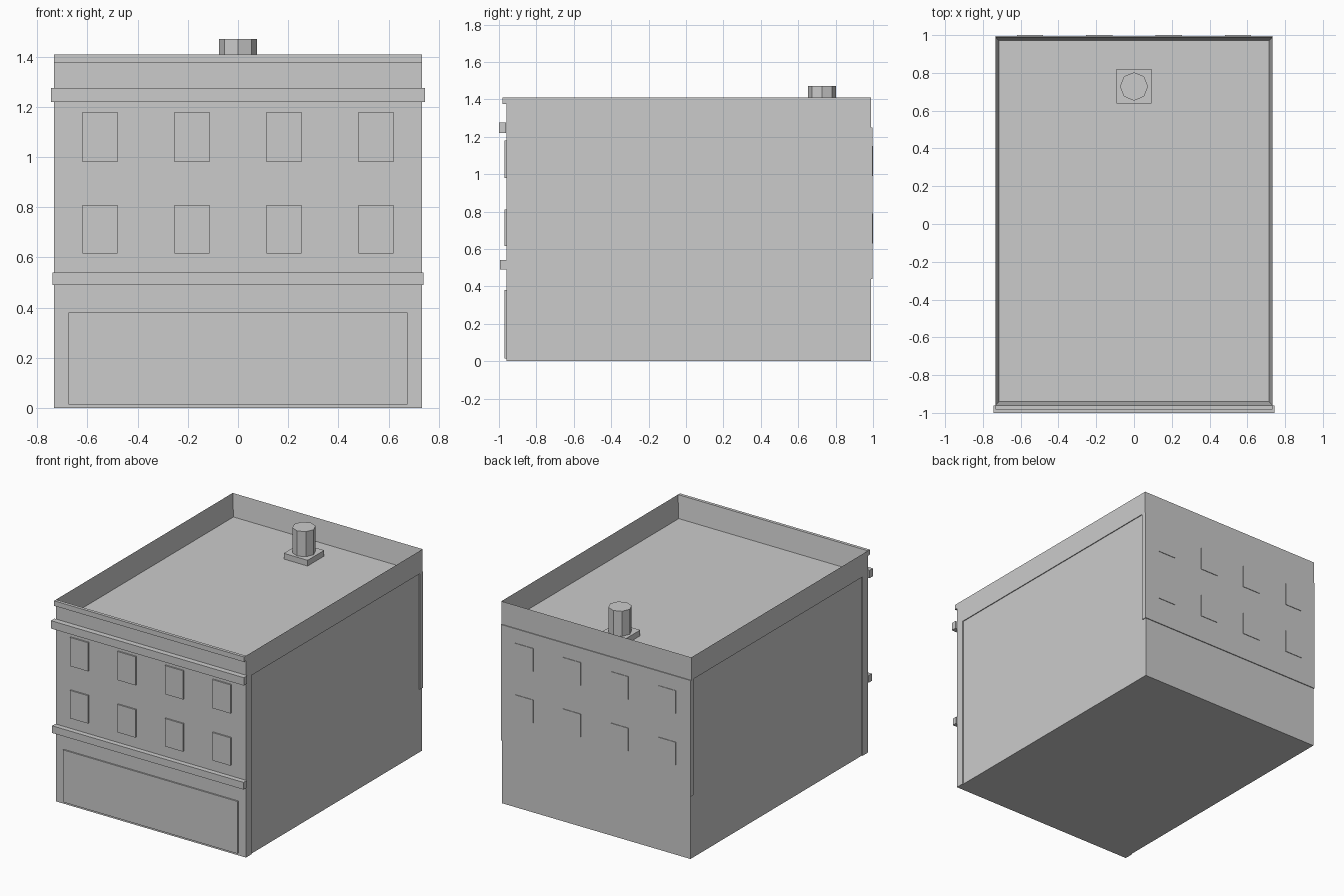
import bpy
import bmesh
from mathutils import Matrix

cube = bpy.data.objects.get("Cube")
if cube:
    bpy.data.objects.remove(cube, do_unlink=True)

grey = bpy.data.materials.new("light_grey")
grey.use_nodes = True
colour = (0.6, 0.6, 0.6, 1)
grey.diffuse_color = colour
grey.node_tree.nodes["Principled BSDF"].inputs["Base Color"].default_value = colour


def finish(name, bm):
    mesh = bpy.data.meshes.new(name)
    bm.normal_update()
    bm.to_mesh(mesh)
    bm.free()
    mesh.materials.append(grey)
    obj = bpy.data.objects.new(name, mesh)
    bpy.context.collection.objects.link(obj)
    return obj


def box_mesh(xs, ys, zs):
    bm = bmesh.new()
    bmesh.ops.create_cube(bm, size=1)
    spans = (xs, ys, zs)
    for v in bm.verts:
        v.co = [lo + (c + 0.5) * (hi - lo) for c, (lo, hi) in zip(v.co, spans)]
    return bm


def box(name, xs, ys, zs):
    return finish(name, box_mesh(xs, ys, zs))


def sym(half):
    return (-half, half)


FRONT, BACK, TOP, ROOF = -0.96, 0.99, 1.41, 1.25

# Main walls, closed by the flat roof
box("walls", sym(0.728), (FRONT, BACK), (0, ROOF))

# Parapet: box with its top inset and pushed down to the roof
bm = box_mesh(sym(0.734), (FRONT, BACK), (ROOF, TOP))
top = max(bm.faces, key=lambda f: f.calc_center_median().z)
bmesh.ops.inset_individual(bm, faces=[top], thickness=0.028)
for v in top.verts:
    v.co.z = ROOF + 0.005
finish("parapet", bm)

# Front facade slab and its mouldings
box("facade", sym(0.734), (FRONT, -0.90), (0, ROOF))
box("coping", sym(0.734), (-0.982, FRONT), (1.375, TOP))
box("upper_cornice", sym(0.745), (-1.0, -0.962), (1.22, 1.275))
box("lower_cornice", sym(0.74), (-0.995, -0.96), (0.49, 0.54))
box("shopfront", sym(0.675), (-0.97, FRONT), (0.015, 0.38))

# Raised panel on the rear wall
box("rear_panel", sym(0.734), (BACK - 0.03, 0.996), (0.44, ROOF))

# Windows, two floors of four on the front and rear
for floor, (front_z, rear_z) in enumerate((((0.615, 0.81), (0.63, 0.79)),
                                           ((0.98, 1.18), (0.99, 1.15)))):
    for col in range(4):
        x = (col - 1.5) * 0.367
        xs = (x - 0.07, x + 0.07)
        box(f"front_window_{floor}_{col}", xs, (-0.97, FRONT), front_z)
        box(f"rear_window_{floor}_{col}", xs, (0.994, 1.0), rear_z)

# Roof vent on a square base
box("vent_base", sym(0.092), (0.637, 0.82), (ROOF, 1.295))
bm = bmesh.new()
bmesh.ops.create_cone(bm, cap_ends=True, segments=8, radius1=0.075, radius2=0.075,
                      depth=0.2, matrix=Matrix.Translation((0, 0.728, 1.37)))
finish("vent_pipe", bm)
